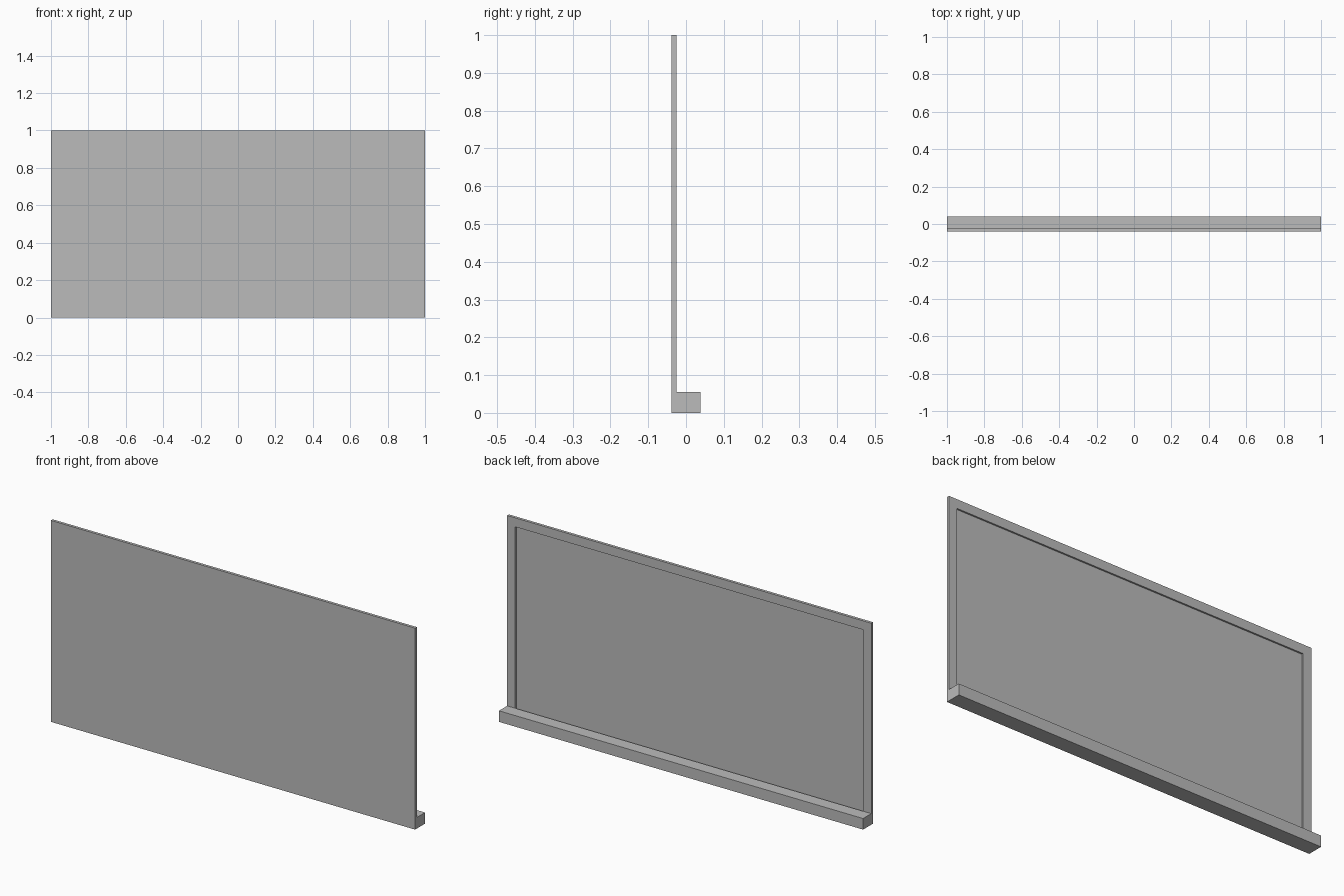
import bpy
import bmesh
from mathutils import Vector

cube = bpy.data.objects.get("Cube")
if cube:
    bpy.data.objects.remove(cube, do_unlink=True)

# Overall sizes
HALF_W, HEIGHT = 1.0, 1.0
FRONT, BOARD_BACK, TRAY_BACK = -0.039, -0.025, 0.039
TRAY_TOP, BORDER, RECESS = 0.055, 0.063, 0.008

grey = bpy.data.materials.new("plain_grey")
grey.use_nodes = True
colour = (0.5, 0.5, 0.5, 1)
grey.diffuse_color = colour
grey.node_tree.nodes["Principled BSDF"].inputs["Base Color"].default_value = colour


def box(name, low, high):
    """Box spanning two opposite corners; returns the object and its bmesh."""
    low, high = Vector(low), Vector(high)
    bm = bmesh.new()
    bmesh.ops.create_cube(bm, size=1)
    bmesh.ops.scale(bm, vec=high - low, verts=bm.verts)
    bmesh.ops.translate(bm, vec=(low + high) / 2, verts=bm.verts)
    mesh = bpy.data.meshes.new(name)
    mesh.materials.append(grey)
    obj = bpy.data.objects.new(name, mesh)
    bpy.context.collection.objects.link(obj)
    return obj, bm


def finish(obj, bm):
    bm.to_mesh(obj.data)
    bm.free()


# Board: a thin slab above the tray, its back face inset and sunk to leave a frame
board, bm = box("board", (-HALF_W, FRONT, 0), (HALF_W, BOARD_BACK, HEIGHT))
bm.normal_update()
back = max(bm.faces, key=lambda f: f.normal.y)
bmesh.ops.inset_individual(bm, faces=[back], thickness=BORDER)
sunk = bmesh.ops.extrude_discrete_faces(bm, faces=[back])["faces"][0]
bmesh.ops.translate(bm, vec=(0, -RECESS, 0), verts=sunk.verts)
finish(board, bm)

# Tray: a square ledge running along the bottom of the back
tray, bm = box("tray", (-HALF_W, BOARD_BACK, 0), (HALF_W, TRAY_BACK, TRAY_TOP))
finish(tray, bm)
